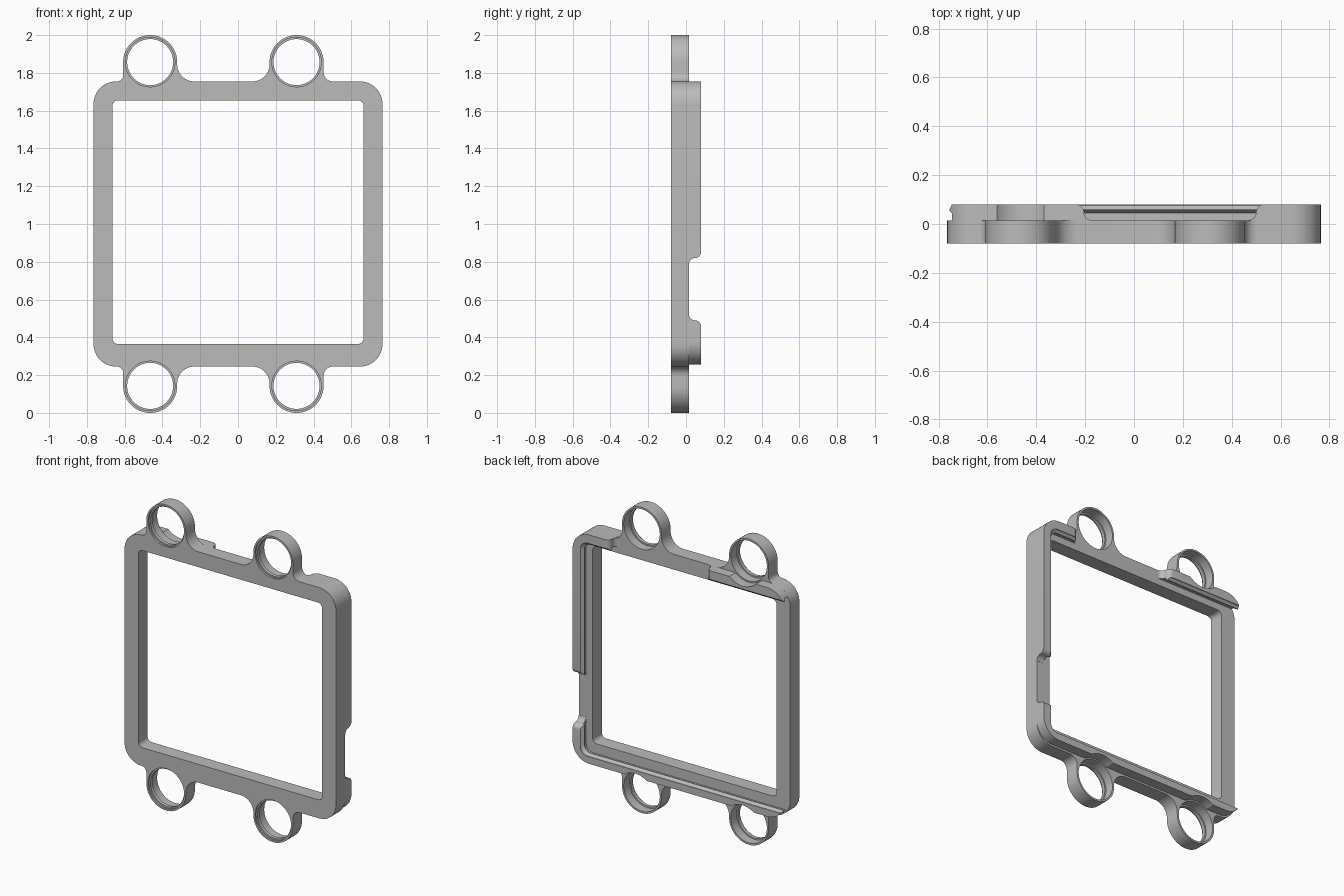
import bpy, bmesh
from math import cos, sin, radians, pi

if "Cube" in bpy.data.objects:
    bpy.data.objects.remove(bpy.data.objects["Cube"])

GREY = bpy.data.materials.new("plain grey")
GREY.use_nodes = True
GREY.diffuse_color = (0.5, 0.5, 0.5, 1)
GREY.node_tree.nodes["Principled BSDF"].inputs["Base Color"].default_value = (0.5, 0.5, 0.5, 1)

MID = 1.0                                # height of the frame's centre
HALF_X, HALF_Z, CORNER = 0.765, 0.755, 0.12
FRONT, STEP, BACK = -0.08, 0.015, 0.08   # front face, plate back, rim back
RINGS = [-0.465, 0.31]
RING_Z, RING_R = 0.857, 0.143


def arc(cx, cz, r, a0, a1, n=12):
    return [(cx + r * cos(radians(a0 + (a1 - a0) * i / n)),
             cz + r * sin(radians(a0 + (a1 - a0) * i / n))) for i in range(n + 1)]


def rounded(x0, x1, z0, z1, r, n=10):
    return (arc(x1 - r, z1 - r, r, 0, 90, n) + arc(x0 + r, z1 - r, r, 90, 180, n)
            + arc(x0 + r, z0 + r, r, 180, 270, n) + arc(x1 - r, z0 + r, r, 270, 360, n))


def loft(name, sections):
    """Solid through matching loops of 3D points, capped at both ends."""
    bm = bmesh.new()
    loops = [[bm.verts.new(p) for p in s] for s in sections]
    count = len(loops[0])
    for a, b in zip(loops, loops[1:]):
        for i in range(count):
            j = (i + 1) % count
            bm.faces.new((a[i], a[j], b[j], b[i]))
    bm.faces.new(loops[0][::-1])
    bm.faces.new(loops[-1])
    bmesh.ops.recalc_face_normals(bm, faces=bm.faces[:])
    mesh = bpy.data.meshes.new(name)
    bm.to_mesh(mesh)
    bm.free()
    obj = bpy.data.objects.new(name, mesh)
    bpy.context.collection.objects.link(obj)
    mesh.materials.append(GREY)
    return obj


def at_depth(points, y):
    return [(x, y, z + MID) for x, z in points]


def slab(name, points, y0, y1):
    return loft(name, [at_depth(points, y0), at_depth(points, y1)])


def cut(obj, cutter):
    cutter.hide_render = True
    mod = obj.modifiers.new("cut", "BOOLEAN")
    mod.operation, mod.solver, mod.object = "DIFFERENCE", "EXACT", cutter
    bpy.ops.object.select_all(action="DESELECT")
    bpy.context.view_layer.objects.active = obj
    obj.select_set(True)
    bpy.ops.object.modifier_apply(modifier=mod.name)
    bpy.data.objects.remove(cutter)


def ring_outline(cx, left, right):
    """Ring silhouette, from left to right, with a fillet into the plate each side."""
    return (arc(cx - RING_R - left, HALF_Z + left, left, -90, 0)
            + arc(cx, RING_Z, RING_R, 180, 0, 32)
            + arc(cx + RING_R + right, HALF_Z + right, right, 180, 270))


# Front plate with four ring lugs, the lower half mirrored from the upper
top = (arc(-HALF_X + CORNER, HALF_Z - CORNER, CORNER, 180, 91)
       + ring_outline(RINGS[0], 0.033, 0.09)
       + ring_outline(RINGS[1], 0.09, 0.05)
       + arc(HALF_X - CORNER, HALF_Z - CORNER, CORNER, 90, 0))
outline = top + [(x, -z) for x, z in reversed(top)]
plate = slab("front_plate", outline, FRONT, STEP)
cut(plate, slab("opening", rounded(-0.665, 0.665, -0.635, 0.655, 0.03, 6), -0.2, 0.2))

# Ring bores, with a thin retaining lip near the front
BORE = [(-0.1, 0.131), (-0.068, 0.131), (-0.068, 0.122),
        (-0.045, 0.122), (-0.045, 0.131), (0.1, 0.131)]
for cx in RINGS:
    for side in (1, -1):
        cut(plate, loft("bore", [at_depth(arc(cx, side * RING_Z, r, 0, 352.5, 47), y)
                                 for y, r in BORE]))

# Raised back rim
rim = slab("back_rim", rounded(-HALF_X, HALF_X, -HALF_Z + 0.012, HALF_Z, CORNER, 12), STEP, BACK)

# Pocket open to one side, with a chamfered snap lip
POCKET = [(0.0, 0.0), (0.045, 0.0), (0.055, 0.018), (0.06, 0.018), (0.076, 0.003), (0.1, 0.003)]
cut(rim, loft("pocket", [at_depth(rounded(-1.2, 0.712 - d, -0.70 + d, 0.70 - d, 0.05), y)
                         for y, d in POCKET]))

# Clearance for the ring bores
for cx in RINGS:
    for side in (1, -1):
        cut(rim, slab("clearance", arc(cx, side * RING_Z, 0.14, 0, 352.5, 47), -0.1, 0.2))


def gap_profile(a, b, r=0.032):
    """Gap from a to b along the rim, with S-shaped ends, as (along, depth) pairs."""
    def end(s):
        # rounded shoulder at the back, then a fillet towards the plate
        pts = [(-r, 0.12), (-r, BACK)]
        pts += [(-r + r * sin(t * pi / 12), BACK - r + r * cos(t * pi / 12)) for t in range(1, 7)]
        pts += [(r - r * cos(t * pi / 12), BACK - r - r * sin(t * pi / 12)) for t in range(1, 7)]
        return [(s[0] + s[1] * u, y) for u, y in pts] + [(s[0] + s[1] * r, 0.0)]
    return end((a, 1)) + end((b, -1))[::-1]


# Gap in the top of the rim and notch in its left side
gap = gap_profile(-0.205, 0.5)
cut(rim, loft("top_gap", [[(u, y, z) for u, y in gap] for z in (1.6, 1.9)]))
notch = gap_profile(0.49, 0.82)
cut(rim, loft("side_notch", [[(x, y, u) for u, y in notch] for x in (0.6, 0.9)]))

# Smooth curves, crisp edges
bpy.ops.object.select_all(action="DESELECT")
for obj in (plate, rim):
    obj.select_set(True)
bpy.context.view_layer.objects.active = plate
bpy.ops.object.shade_smooth_by_angle(angle=radians(30))
